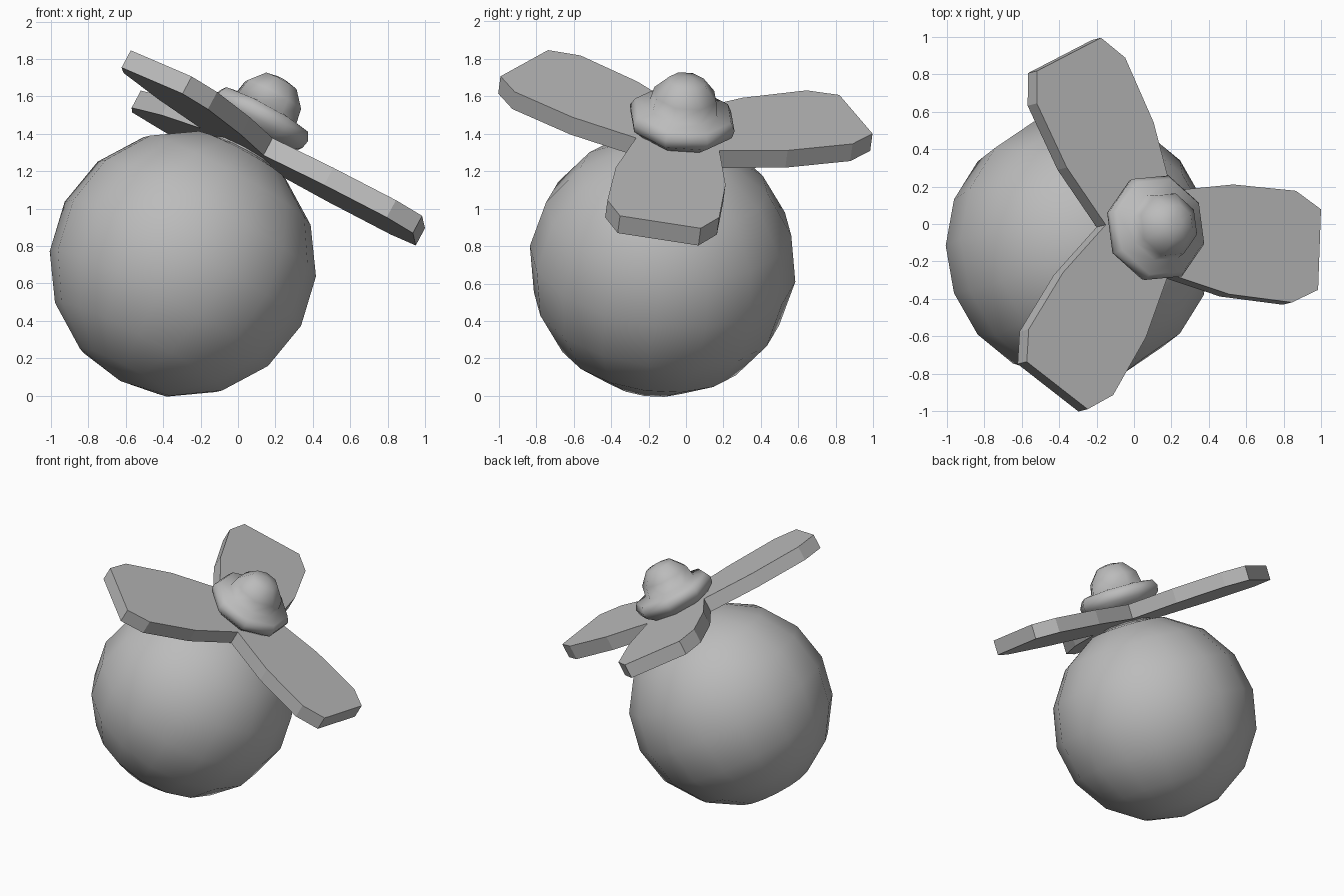
import bpy, bmesh, math
from mathutils import Matrix, Vector

old = bpy.data.objects.get("Cube")
if old:
    bpy.data.objects.remove(old, do_unlink=True)

grey = bpy.data.materials.new("plain_grey")
grey.use_nodes = True
grey.diffuse_color = (0.5, 0.5, 0.5, 1)
grey.node_tree.nodes["Principled BSDF"].inputs["Base Color"].default_value = (0.5, 0.5, 0.5, 1)

# Tilted frame: origin at the ball centre, local z along the spinning axis
axis = Vector((0.468, 0.118, 0.875)).normalized()
side = (Vector((1, 0, 0)) - axis * axis.x).normalized()
frame = Matrix((side, axis.cross(side), axis)).transposed().to_4x4()
frame.translation = (-0.295, -0.125, 0.705)


def add_object(name, bm, smooth_angle=None):
    bmesh.ops.recalc_face_normals(bm, faces=bm.faces)
    mesh = bpy.data.meshes.new(name)
    bm.to_mesh(mesh)
    bm.free()
    mesh.materials.append(grey)
    obj = bpy.data.objects.new(name, mesh)
    bpy.context.collection.objects.link(obj)
    obj.matrix_world = frame
    if smooth_angle:
        bpy.ops.object.select_all(action='DESELECT')
        obj.select_set(True)
        bpy.context.view_layer.objects.active = obj
        bpy.ops.object.shade_smooth_by_angle(angle=math.radians(smooth_angle))
    return obj


def lathe(name, profile, sides, turn, smooth_angle):
    """Revolve (radius, height) points round the axis, closing both ends."""
    bm = bmesh.new()
    rings = []
    for r, z in profile:
        rings.append([bm.verts.new((r * math.cos(a), r * math.sin(a), z))
                      for a in (turn + math.tau * i / sides for i in range(sides))])
    for low, high in zip(rings, rings[1:]):
        for i in range(sides):
            j = (i + 1) % sides
            bm.faces.new((low[i], low[j], high[j], high[i]))
    bm.faces.new(rings[0])
    bm.faces.new(rings[-1])
    return add_object(name, bm, smooth_angle)


# Ball
bm = bmesh.new()
bmesh.ops.create_uvsphere(bm, u_segments=16, v_segments=8, radius=0.715)
add_object("ball", bm, 60)

# Shaft between ball and propeller
lathe("shaft", [(0.165, 0.5), (0.165, 0.72)], 8, 0, 60)

# Three-bladed propeller: one half outline mirrored and turned three times
half = [(0.13, 0.225), (0.5, 0.297), (0.88, 0.302), (1.035, 0.218)]
outline = [(x, -y) for x, y in half] + [(x, y) for x, y in reversed(half[1:])]
bm = bmesh.new()
verts = []
for k in range(3):
    turn = Matrix.Rotation(math.radians(-2.3 + 120 * k), 3, 'Z')
    verts += [bm.verts.new(turn @ Vector((x, y, 0.692))) for x, y in outline]
base = bm.faces.new(verts)
top = bmesh.ops.extrude_face_region(bm, geom=[base], use_keep_orig=True)
bmesh.ops.translate(bm, vec=(0, 0, 0.105),
                    verts=[g for g in top["geom"] if isinstance(g, bmesh.types.BMVert)])
add_object("propeller", bm)

# Flanged nose cap
cap = [(0.2, 0.78), (0.285, 0.845), (0.295, 0.89), (0.27, 0.935), (0.19, 0.95),
       (0.175, 1.03), (0.1, 1.115), (0.03, 1.13)]
lathe("nose_cap", cap, 8, math.radians(-14), 80)
